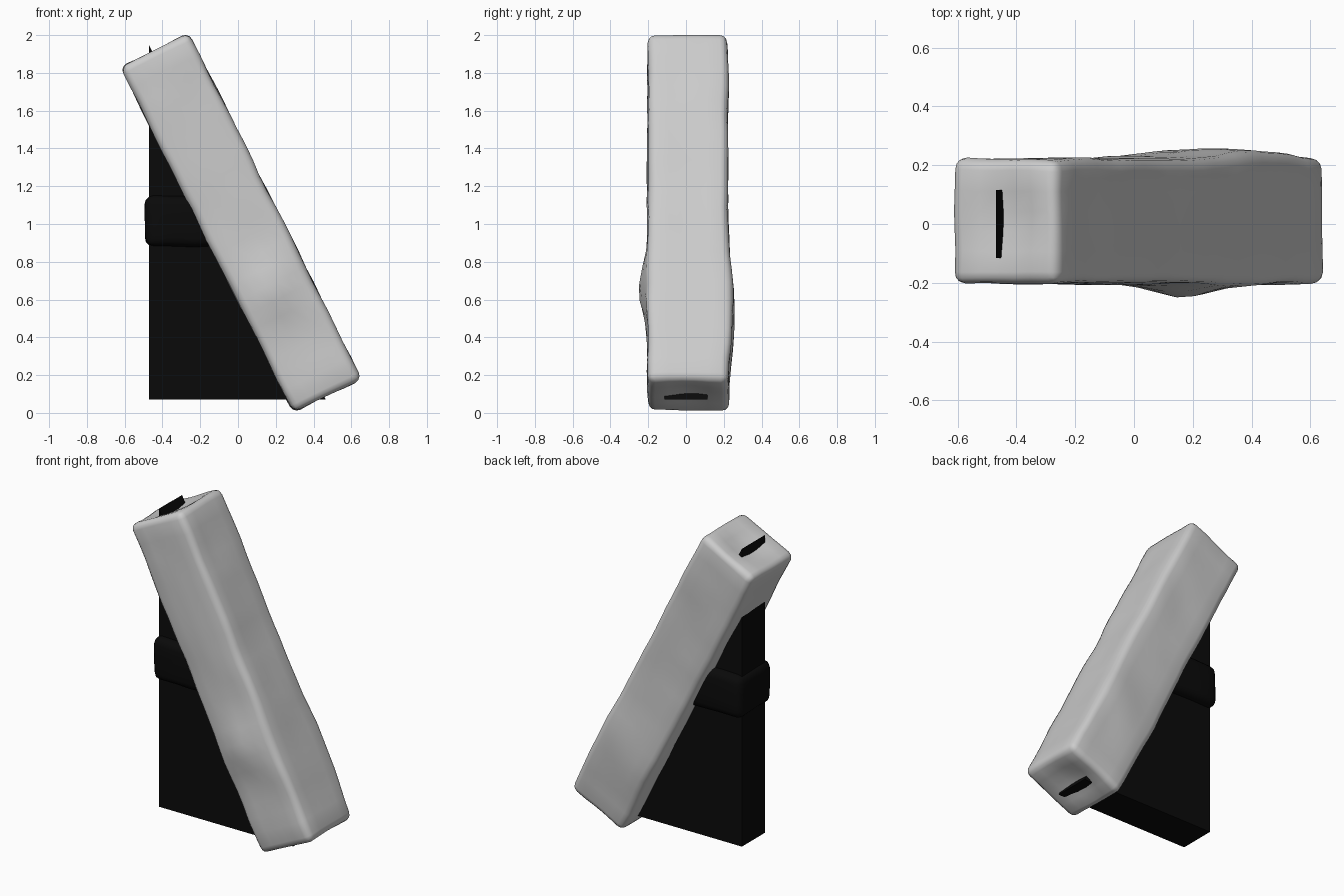
import bpy, bmesh, math
from mathutils import Vector, Matrix, noise

if "Cube" in bpy.data.objects:
    bpy.data.objects.remove(bpy.data.objects["Cube"], do_unlink=True)


def material(name, value):
    m = bpy.data.materials.new(name)
    m.use_nodes = True
    color = (value, value, value, 1)
    m.diffuse_color = color
    m.node_tree.nodes["Principled BSDF"].inputs["Base Color"].default_value = color
    return m


def finish(name, bm, mat, matrix=Matrix(), smooth=None):
    bmesh.ops.recalc_face_normals(bm, faces=bm.faces[:])
    mesh = bpy.data.meshes.new(name)
    bm.to_mesh(mesh)
    bm.free()
    mesh.materials.append(mat)
    ob = bpy.data.objects.new(name, mesh)
    ob.matrix_world = matrix
    bpy.context.collection.objects.link(ob)
    if smooth:
        bpy.ops.object.select_all(action="DESELECT")
        ob.select_set(True)
        bpy.context.view_layer.objects.active = ob
        bpy.ops.object.shade_smooth_by_angle(angle=math.radians(smooth))
    return ob


def rounded_box(size, radius, slices):
    """Bevelled box, sliced evenly along each axis."""
    bm = bmesh.new()
    bmesh.ops.create_cube(bm, size=1, matrix=Matrix.Diagonal((*size, 1)))
    bmesh.ops.bevel(bm, geom=bm.edges[:], offset=radius, segments=3,
                    profile=0.5, affect="EDGES")
    for axis, count in enumerate(slices):
        normal = Vector((0, 0, 0))
        normal[axis] = 1
        inner = size[axis] - 2 * radius
        for i in range(1, count):
            bmesh.ops.bisect_plane(bm, geom=bm.verts[:] + bm.edges[:] + bm.faces[:],
                                   plane_co=normal * inner * (i / count - 0.5),
                                   plane_no=normal)
    return bm


def bump(d, width):
    return math.exp(-(d / width) ** 2)


grey = material("light grey", 0.6)
black = material("black", 0.003)

# Leaning padded beam with soft swellings
bm = rounded_box((0.405, 0.425, 2.05), 0.04, (5, 5, 22))
for v in bm.verts:
    x, y, z = v.co
    front, back = y < -0.1, y > 0.1
    if front:
        v.co.y -= 0.048 * bump(z + 0.38, 0.17) * bump(x + 0.02, 0.14)
    if back:
        v.co.y += 0.03 * bump(z + 0.55, 0.32)
    if abs(z) > 1:
        v.co.z -= math.copysign(0.025 * bump(x, 0.12) * bump(y, 0.13), z)
    v.co += 0.009 * noise.noise_vector(Vector((x, y, z)) * 5)
lean = Matrix.Translation((0.016, 0.01, 1.005)) @ Matrix.Rotation(math.radians(-26.57), 4, "Y")
finish("leaning_beam", bm, grey, lean, 50)

# Upright triangular support
bm = bmesh.new()
outline = [(-0.47, 0.07), (0.465, 0.07), (-0.47, 1.945)]
face = bm.faces.new([bm.verts.new((x, -0.115, z)) for x, z in outline])
new = bmesh.ops.extrude_face_region(bm, geom=[face])["geom"]
bmesh.ops.translate(bm, vec=(0, 0.23, 0),
                    verts=[e for e in new if isinstance(e, bmesh.types.BMVert)])
finish("triangular_support", bm, black)

# Padded band around the support, its far end buried in the beam
bm = rounded_box((0.42, 0.33, 0.265), 0.045, (3, 3, 3))
for v in bm.verts:
    v.co += 0.008 * noise.noise_vector(v.co * 6)
finish("support_band", bm, black, Matrix.Translation((-0.28, 0, 1.015)), 50)
